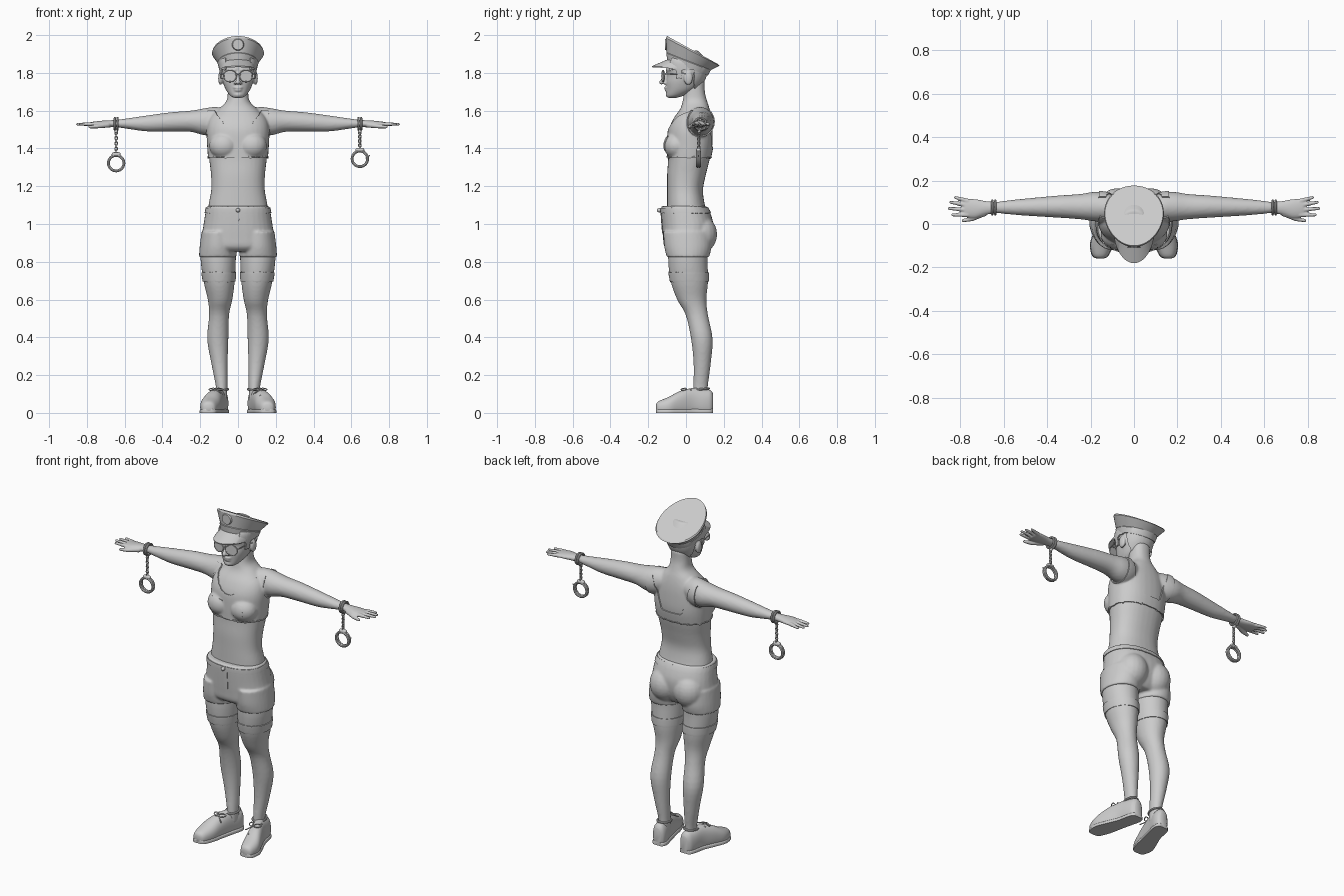
import bpy, bmesh, math
from mathutils import Vector, Matrix

if "Cube" in bpy.data.objects:
    bpy.data.objects.remove(bpy.data.objects["Cube"])

grey = bpy.data.materials.new("plain grey")
grey.use_nodes = True
tone = (0.6, 0.6, 0.6, 1)
grey.diffuse_color = tone
grey.node_tree.nodes["Principled BSDF"].inputs["Base Color"].default_value = tone
SIDES = (("right", -1), ("left", 1))


def finish(name, bm, angle=40, voxel=0, smooth=4):
    """Turn a bmesh into a shaded object, optionally fusing its pieces."""
    bmesh.ops.recalc_face_normals(bm, faces=bm.faces)
    me = bpy.data.meshes.new(name)
    bm.to_mesh(me)
    bm.free()
    me.materials.append(grey)
    ob = bpy.data.objects.new(name, me)
    bpy.context.collection.objects.link(ob)
    if voxel:
        mod = ob.modifiers.new("fuse", "REMESH")
        mod.mode, mod.voxel_size = "VOXEL", voxel
        soft = ob.modifiers.new("soften", "SMOOTH")
        soft.factor, soft.iterations = 0.5, smooth
        fused = bpy.data.meshes.new_from_object(
            ob.evaluated_get(bpy.context.evaluated_depsgraph_get()))
        ob.modifiers.clear()
        ob.data = fused
    bpy.ops.object.select_all(action="DESELECT")
    ob.select_set(True)
    bpy.context.view_layer.objects.active = ob
    bpy.ops.object.shade_smooth_by_angle(angle=math.radians(angle))
    return ob


def skin(bm, rings):
    rings = [[bm.verts.new(p) for p in r] for r in rings]
    for lo, hi in zip(rings, rings[1:]):
        for i in range(len(lo)):
            j = (i + 1) % len(lo)
            bm.faces.new((lo[i], lo[j], hi[j], hi[i]))
    bm.faces.new(rings[0][::-1])
    bm.faces.new(rings[-1])


def loft(bm, rows, axis="z", s=1, power=2.0, floor=None, n=32, sub=4):
    """Rows: position, centre, half width, low side, high side; s mirrors x."""
    rows = [Vector(r) for r in rows]
    pts = [rows[0]] + rows + [rows[-1]]
    dense = []
    for a, b, c, d in zip(pts, pts[1:], pts[2:], pts[3:]):
        for k in range(sub):
            t = k / sub
            dense.append(b + (c - a) * t / 2 + (a * 2 - b * 5 + c * 4 - d) * t * t / 2
                         + (b * 3 - a - c * 3 + d) * t ** 3 / 2)
    rings = []
    for t, a, ra, lo, hi in dense + [rows[-1]]:
        ring = []
        for i in range(n):
            ang = math.tau * i / n
            u, v = [math.copysign(abs(f) ** (2 / power), f) for f in (math.cos(ang), math.sin(ang))]
            p, q = a + ra * u, (lo + hi) / 2 + (hi - lo) / 2 * v
            x, y, z = {"z": (p, q, t), "x": (t, p, q), "y": (p, t, q)}[axis]
            ring.append((s * x, y, z if floor is None else max(z, floor)))
        rings.append(ring)
    skin(bm, rings)


def ball(bm, centre, size):
    bmesh.ops.create_uvsphere(bm, u_segments=20, v_segments=14, radius=1,
                              matrix=Matrix.LocRotScale(Vector(centre), None, Vector(size)))


def rod(bm, p, q, r, r2=None):
    p, q, r2 = Vector(p), Vector(q), r2 or r
    d = q - p
    m = Matrix.Translation((p + q) / 2) @ d.to_track_quat("Z", "Y").to_matrix().to_4x4()
    bmesh.ops.create_cone(bm, cap_ends=True, segments=12, radius1=r, radius2=r2, depth=d.length, matrix=m)
    ball(bm, p, (r, r, r))
    ball(bm, q, (r2, r2, r2))


def hoop(bm, centre, normal, r, thick, sx=1, sy=1, arc=1.0, n=28):
    """Torus, or an open arc of one, facing along normal."""
    m = Matrix.Translation(centre) @ Vector(normal).to_track_quat("Z", "Y").to_matrix().to_4x4()
    count = n if arc == 1 else n + 1
    rings = []
    for i in range(count):
        a = math.tau * arc * i / n
        rings.append([bm.verts.new(m @ Vector((sx * math.cos(a) * (r + thick * math.cos(b)),
                                               sy * math.sin(a) * (r + thick * math.cos(b)),
                                               thick * math.sin(b))))
                      for b in (math.tau * k / 8 for k in range(8))])
    for i in range(n):
        lo, hi = rings[i], rings[(i + 1) % count]
        for k in range(8):
            bm.faces.new((lo[k], lo[k - 1], hi[k - 1], hi[k]))


def shell(name, source, keep, thick):
    """Thin garment lifted off the faces of source that pass the rule."""
    bm = bmesh.new()
    bm.from_mesh(source.data)
    bmesh.ops.delete(bm, geom=[f for f in bm.faces if not keep(*f.calc_center_median())], context="FACES")
    rim = [v for v in bm.verts if v.is_boundary]
    for _ in range(4):
        bmesh.ops.smooth_vert(bm, verts=rim, factor=0.5, use_axis_x=True, use_axis_y=True, use_axis_z=True)
    bm.normal_update()
    shift = {v: v.normal * thick for v in bm.verts}
    old = list(bm.faces)
    grown = bmesh.ops.extrude_face_region(bm, geom=old)["geom"]
    for v in [g for g in grown if isinstance(g, bmesh.types.BMVert)]:
        v.co += v.normal * thick
    return finish(name, bm, 50)


# Body: torso, neck, arms and legs fused into one skin
bm = bmesh.new()
loft(bm, [(.9, 0, .16, -.08, .12), (1.02, 0, .165, -.1, .12), (1.1, 0, .156, -.1, .1), (1.18, 0, .142, -.1, .09),
          (1.26, 0, .143, -.1, .105), (1.34, 0, .152, -.095, .125), (1.42, 0, .158, -.095, .14),
          (1.5, 0, .16, -.09, .14), (1.56, 0, .145, -.065, .135), (1.61, 0, .1, -.03, .125),
          (1.65, 0, .062, -.018, .112), (1.7, 0, .054, -.01, .1), (1.76, 0, .054, -.01, .1)], power=2.3)
for side, s in SIDES:
    loft(bm, [(.06, .06, .06, 1.5, 1.61), (.12, .075, .066, 1.47, 1.62), (.18, .08, .068, 1.47, 1.612),
              (.25, .08, .058, 1.488, 1.6), (.35, .08, .051, 1.49, 1.592), (.48, .078, .041, 1.49, 1.575),
              (.56, .077, .034, 1.5, 1.563), (.64, .076, .025, 1.512, 1.552)], axis="x", s=s)
    loft(bm, [(.95, .1, .085, -.08, .13), (.83, .105, .094, -.095, .115), (.7, .1, .083, -.082, .117),
              (.6, .095, .065, -.047, .108), (.52, .1, .053, -.002, .116), (.39, .107, .056, .027, .141),
              (.26, .098, .043, .04, .131), (.13, .086, .03, .038, .115), (.06, .088, .03, .035, .115)], s=s)
    ball(bm, (s * .075, -.05, 1.415), (.072, .062, .065))
body = finish("body", bm, 60, .008)

# Crop top with scooped neck, open back and chest pockets
shell("crop_top", body, lambda x, y, z: abs(x) < .165 and z > 1.345 and (
    z < 1.5 + 7 * x * x if y < .04 else z < 1.41 or abs(x) > .06 + (z - 1.41) * .35) and z < 1.6, .006)
shell("crop_top_hem", body, lambda x, y, z: abs(x) < .17 and 1.345 < z < 1.36, .009)
for side, s in SIDES:
    shell(side + "_chest_pocket", body, lambda x, y, z: .03 < s * x < .105 and 1.39 < z < 1.46 and y < 0, .009)
    shell(side + "_stocking_top", body, lambda x, y, z: s * x > 0 and .69 < z < .75, .005)

# Shorts with waistband, seat, cuffs and fly
bm = bmesh.new()
loft(bm, [(1.095, 0, .166, -.132, .108), (1.06, 0, .173, -.132, .128), (1.0, 0, .182, -.128, .145),
          (.93, 0, .192, -.122, .14), (.88, 0, .19, -.115, .12), (.855, 0, .17, -.09, .1)], power=2.3)
for side, s in SIDES:
    loft(bm, [(.96, .105, .088, -.12, .13), (.88, .107, .096, -.115, .135), (.825, .107, .1, -.102, .123)], s=s)
    ball(bm, (s * .078, .075, .945), (.09, .09, .1))
shorts = finish("shorts", bm, 60, .007, 5)
shell("waistband", shorts, lambda x, y, z: 1.055 < z < 1.088, .004)
shell("shorts_fly", shorts, lambda x, y, z: 0 < x < .025 and .95 < z < 1.06 and y < 0, .003)
bm = bmesh.new()
rod(bm, (0, -.132, 1.073), (0, -.143, 1.073), .011)
finish("waist_button", bm)

# Head with nose, lips, brows and ears
bm = bmesh.new()
loft(bm, [(1.668, 0, .022, -.098, -.05), (1.68, 0, .042, -.103, -.01), (1.71, 0, .064, -.104, .05),
          (1.75, 0, .08, -.106, .085), (1.79, 0, .089, -.1, .103), (1.83, 0, .093, -.104, .108),
          (1.87, 0, .088, -.095, .095), (1.91, 0, .055, -.06, .06)], power=2.2)
rod(bm, (0, -.1, 1.795), (0, -.13, 1.75), .01, .012)
ball(bm, (0, -.102, 1.722), (.026, .014, .007))
ball(bm, (0, -.1, 1.709), (.022, .014, .008))
ball(bm, (0, -.094, 1.685), (.022, .014, .014))
for side, s in SIDES:
    ball(bm, (s * .013, -.115, 1.747), (.01, .012, .008))
    rod(bm, (s * .018, -.1, 1.815), (s * .06, -.083, 1.818), .009, .006)
    ball(bm, (s * .093, .012, 1.772), (.012, .024, .036))
head = finish("head", bm, 60, .005, 3)
shell("short_hair", head, lambda x, y, z: z > 1.815 and abs(x) > .06 or abs(x) < .094 and y > .04 and z > 1.7
      or abs(x) > .06 and -.05 < y < -.02 and z > 1.77, .008)

# Round glasses
bm = bmesh.new()
for side, s in SIDES:
    hoop(bm, (s * .042, -.121, 1.783), (s * .2, -1, 0), .034, .0035, 1, .88)
    bmesh.ops.create_cone(bm, cap_ends=True, segments=28, radius1=.033, radius2=.033, depth=.003,
                          matrix=Matrix.Translation((s * .042, -.121, 1.783))
                          @ Vector((s * .2, -1, 0)).to_track_quat("Z", "Y").to_matrix().to_4x4()
                          @ Matrix.Diagonal((1, .88, 1, 1)))
    rod(bm, (s * .076, -.113, 1.793), (s * .098, .01, 1.797), .003)
rod(bm, (-.012, -.128, 1.793), (.012, -.128, 1.793), .003)
finish("glasses", bm)

# Peaked cap: tilted oval rings given as front and back points plus half width
bm = bmesh.new()


def oval(yf, zf, yb, zb, w, n=48):
    ring = []
    for i in range(n):
        a = math.tau * i / n
        t = (1 - math.cos(a)) / 2
        ring.append((w * math.sin(a) * (.9 + .2 * t), yf + (yb - yf) * t, zf + (zb - zf) * t))
    return ring


skin(bm, [oval(-.1, 1.87, .115, 1.785, .1), oval(-.104, 1.905, .13, 1.812, .108),
          oval(-.102, 1.908, .132, 1.815, .105), oval(-.106, 1.985, .177, 1.838, .137),
          oval(-.1, 1.995, .172, 1.845, .133)])
finish("cap_crown", bm, 25)
bm = bmesh.new()
grid = []
for i in range(25):
    a = math.radians(-80 + i * 160 / 24)
    u, c = math.sin(a), math.cos(a)
    grid.append([bm.verts.new(p) for p in (
        (u * .088, -.02 - .078 * c, 1.845 + .026 * c), (u * .095, -.02 - .16 * c, 1.826 + .01 * c),
        (u * .095, -.02 - .16 * c, 1.82 + .01 * c), (u * .088, -.02 - .078 * c, 1.838 + .026 * c))])
for lo, hi in zip(grid, grid[1:]):
    for k in range(4):
        bm.faces.new((lo[k], lo[k - 1], hi[k - 1], hi[k]))
bm.faces.new(grid[0])
bm.faces.new(grid[-1])
finish("cap_visor", bm)
bm = bmesh.new()
bmesh.ops.create_cone(bm, cap_ends=True, segments=24, radius1=.032, radius2=.028, depth=.009,
                      matrix=Matrix.Translation((0, -.107, 1.95)) @ Matrix.Rotation(math.pi / 2, 4, "X"))
finish("cap_badge", bm)

for side, s in SIDES:
    # Hand with spread fingers
    bm = bmesh.new()
    loft(bm, [(.62, .076, .024, 1.513, 1.551), (.68, .074, .031, 1.512, 1.549), (.73, .071, .043, 1.513, 1.546),
              (.775, .074, .042, 1.515, 1.54), (.785, .074, .036, 1.52, 1.535)], axis="x", s=s)
    for y0, x1, y1 in ((.106, .828, .122), (.086, .85, .1), (.064, .857, .072), (.042, .84, .042)):
        rod(bm, (s * .765, y0, 1.529), (s * x1 - s * .006, y1, 1.528), .011, .007)
    rod(bm, (s * .69, .05, 1.525), (s * .745, .024, 1.517), .015, .011)
    rod(bm, (s * .745, .024, 1.517), (s * .785, .016, 1.514), .011, .008)
    finish(side + "_hand", bm, 60, .004, 2)

    # Handcuff: wrist ring, chain and hanging ring
    drop = 1.322 if s < 0 else 1.345
    bm = bmesh.new()
    for k in (-.007, .007):
        hoop(bm, (s * .645 + k, .076, 1.53), (1, 0, 0), .031, .006)
    rod(bm, (s * .645, .076, 1.502), (s * .645, .07, 1.49), .009)
    links = 8
    top, low = 1.49, drop + .055
    for k in range(links):
        hoop(bm, (s * .645, .068, top + (low - top) * (k + .5) / links), (1, 0, 0) if k % 2 else (0, 1, 0),
             .0075, .0025, 1, 1.3, n=12)
    for k in (-.005, .005):
        hoop(bm, (s * .645, .066 + k, drop), (0, 1, 0), .041, .0075)
    rod(bm, (s * .645 - .012, .066, drop + .046), (s * .645 + .012, .066, drop + .046), .012)
    if s > 0:
        rod(bm, (.68, .066, drop + .005), (.697, .066, drop + .018), .005, .003)
    finish(side + "_handcuff", bm)

    # Shoe with sole, collar and tied laces
    bm = bmesh.new()
    foot = [(-.158, .155, .016, .01, .045), (-.145, .155, .036, -.01, .062), (-.09, .148, .052, -.02, .085),
            (-.03, .131, .048, -.02, .116), (.04, .108, .041, -.02, .132), (.1, .094, .042, -.02, .125),
            (.13, .09, .036, -.02, .12), (.144, .089, .022, 0, .1)]
    loft(bm, foot, axis="y", s=s, power=2.3, floor=.008)
    loft(bm, [(y, x, w + .003, -.01, .022) for y, x, w, lo, hi in foot], axis="y", s=s, power=4, floor=0)
    finish(side + "_shoe", bm, 50)
    bm = bmesh.new()
    hoop(bm, (s * .088, .078, .125), (0, -.1, 1), .037, .006, .95, 1.15)
    for k in range(4):
        x, y, z = s * (.139 - k * .008), -.065 + k * .027, .098 + k * .01
        rod(bm, (x - .022, y, z - .006), (x + .022, y + .01, z - .006), .004)
    for k in (-1, 1):
        hoop(bm, (s * .116 + k * .02, -.012, .125), (k * .4, -.5, 1), .015, .003, 1.3, .7)
        rod(bm, (s * .116, -.015, .122), (s * .116 + k * .035, -.045, .1), .003)
    finish(side + "_laces", bm)
